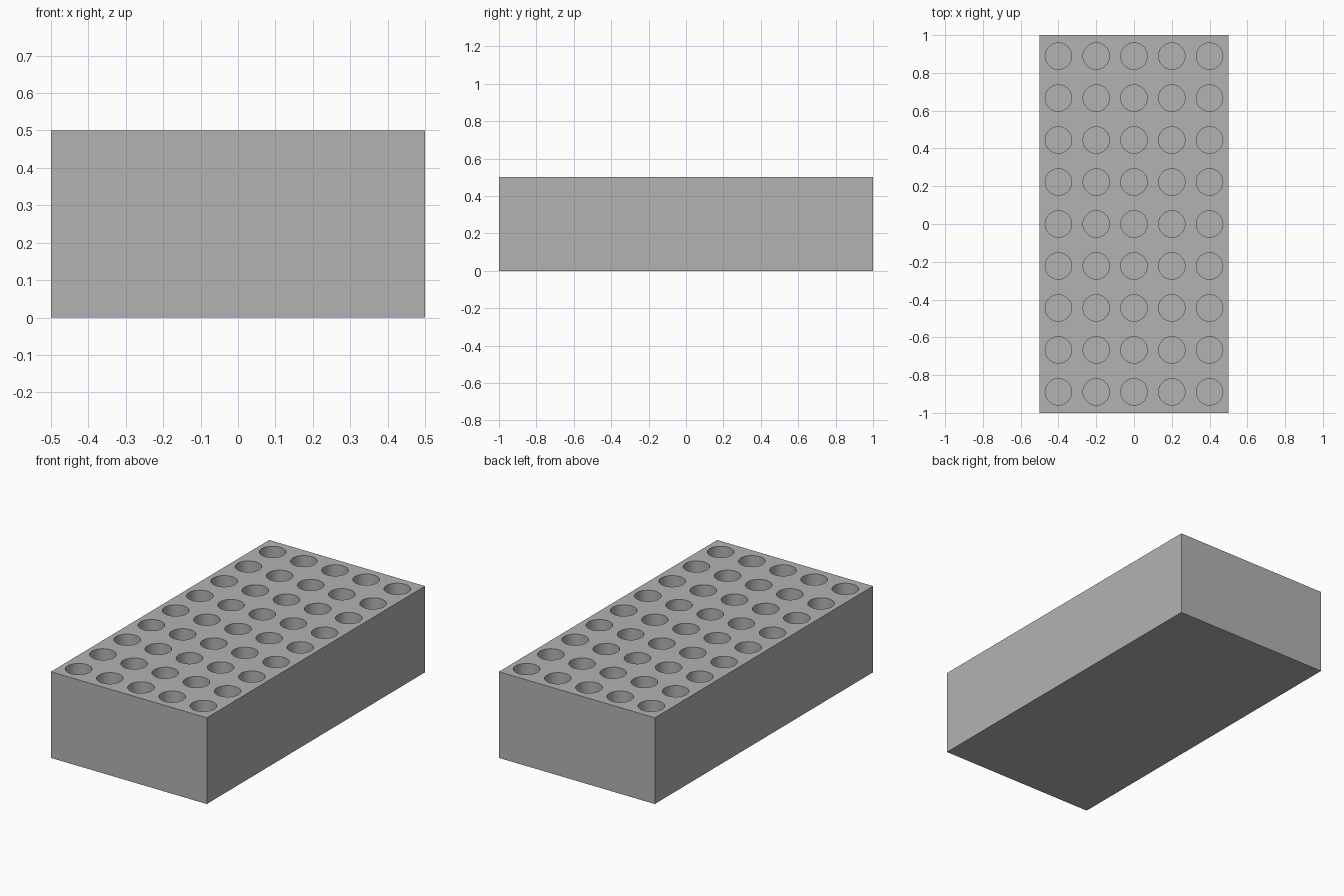
import bpy
import bmesh
from mathutils import Matrix

COLS, ROWS = 5, 9
WIDTH, LENGTH, HEIGHT = 1.0, 2.0, 0.5
HOLE_RADIUS, HOLE_DEPTH = 0.07, 0.4

cube = bpy.data.objects.get("Cube")
if cube:
    bpy.data.objects.remove(cube, do_unlink=True)


def make_material(name, colour):
    mat = bpy.data.materials.new(name)
    mat.use_nodes = True
    mat.diffuse_color = colour
    mat.node_tree.nodes["Principled BSDF"].inputs["Base Color"].default_value = colour
    return mat


def make_object(name, bm, mat):
    mesh = bpy.data.meshes.new(name)
    bm.to_mesh(mesh)
    bm.free()
    mesh.materials.append(mat)
    obj = bpy.data.objects.new(name, mesh)
    bpy.context.collection.objects.link(obj)
    return obj


grey = make_material("plain grey", (0.45, 0.45, 0.45, 1))

# Solid block
bm = bmesh.new()
bmesh.ops.create_cube(bm, size=1, matrix=Matrix.Translation((0, 0, HEIGHT / 2))
                      @ Matrix.Diagonal((WIDTH, LENGTH, HEIGHT, 1)))
block = make_object("rack_block", bm, grey)

# Grid of round cutters, poking out above the top
bm = bmesh.new()
floor, top = HEIGHT - HOLE_DEPTH, HEIGHT + 0.1
for col in range(COLS):
    for row in range(ROWS):
        x = (col - (COLS - 1) / 2) * WIDTH / COLS
        y = (row - (ROWS - 1) / 2) * LENGTH / ROWS
        bmesh.ops.create_cone(bm, cap_ends=True, segments=48,
                              radius1=HOLE_RADIUS, radius2=HOLE_RADIUS, depth=top - floor,
                              matrix=Matrix.Translation((x, y, (floor + top) / 2)))
cutter = make_object("hole_cutter", bm, grey)
cutter.hide_render = True

# Sink the holes, then discard the cutter
cut = block.modifiers.new("holes", "BOOLEAN")
cut.operation = "DIFFERENCE"
cut.solver = "EXACT"
cut.object = cutter
bpy.ops.object.select_all(action="DESELECT")
block.select_set(True)
bpy.context.view_layer.objects.active = block
bpy.ops.object.modifier_apply(modifier=cut.name)
bpy.data.objects.remove(cutter, do_unlink=True)

# Smooth hole walls with sharp rims
bpy.ops.object.shade_smooth_by_angle()
